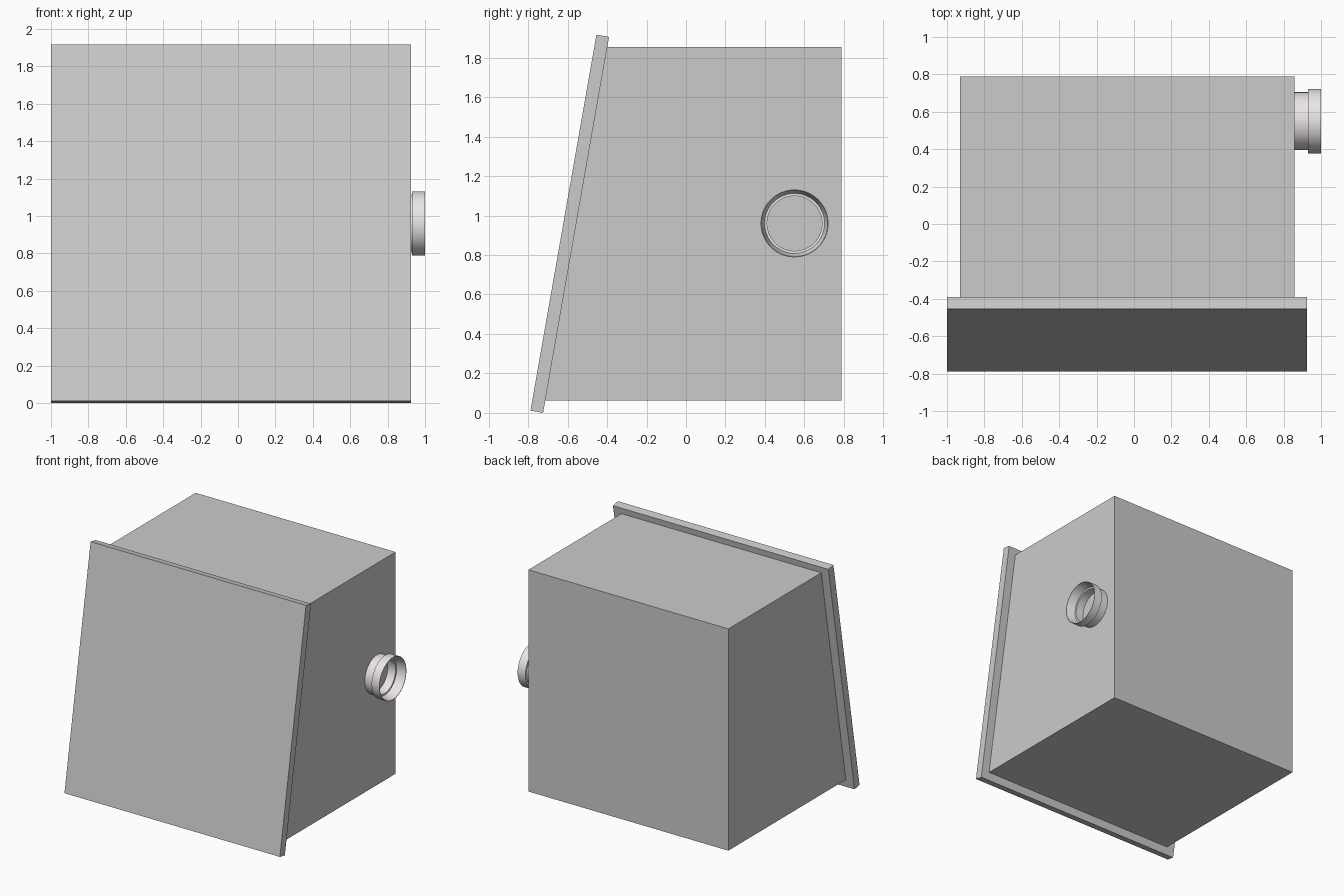
import bpy, math

if "Cube" in bpy.data.objects:
    bpy.data.objects.remove(bpy.data.objects["Cube"])

TILT = math.tan(math.radians(10))


def make_object(name, verts, faces):
    mesh = bpy.data.meshes.new(name)
    mesh.from_pydata(verts, [], faces)
    mesh.update()
    obj = bpy.data.objects.new(name, mesh)
    bpy.context.collection.objects.link(obj)
    return obj


def extrude_side(name, profile, x0, x1):
    """Extrude a (y, z) side profile from x0 to x1."""
    n = len(profile)
    verts = [(x, y, z) for x in (x0, x1) for y, z in profile]
    faces = [tuple(reversed(range(n))), tuple(range(n, 2 * n))]
    faces += [(i, (i + 1) % n, n + (i + 1) % n, n + i) for i in range(n)]
    return make_object(name, verts, faces)


def revolve_x(name, profile, cy, cz, steps=64):
    """Revolve a closed (x, radius) loop about a line parallel to x."""
    n = len(profile)
    angles = [2 * math.pi * s / steps for s in range(steps)]
    verts = [(x, cy + r * math.cos(a), cz + r * math.sin(a))
             for a in angles for x, r in profile]
    faces = [(s * n + i, s * n + (i + 1) % n,
              (s + 1) % steps * n + (i + 1) % n, (s + 1) % steps * n + i)
             for s in range(steps) for i in range(n)]
    return make_object(name, verts, faces)


# Cabinet body with sloping front
def slope_y(z):
    return -0.726 + z * TILT


extrude_side("cabinet_body",
             [(slope_y(0.063), 0.063), (0.788, 0.063),
              (0.788, 1.855), (slope_y(1.855), 1.855)], -0.93, 0.857)

# Leaning front panel
extrude_side("front_panel",
             [(-0.788, 0.0115), (-0.724, 0.0), (-0.390, 1.905), (-0.454, 1.916)],
             -1.0, 0.926)

# Stepped round socket on the right side
socket = revolve_x("side_socket",
                   [(0.850, 0.139), (0.850, 0.155), (0.930, 0.155), (0.930, 0.172),
                    (1.0, 0.172), (1.0, 0.168), (0.930, 0.155), (0.930, 0.139)],
                   0.55, 0.96)
# Separate the shoulder so the flare keeps a small wall thickness
for i, v in enumerate(socket.data.vertices):
    if i % 8 == 6:
        v.co.x -= 0.004
        v.co.y = 0.55 + (v.co.y - 0.55) * 0.98
        v.co.z = 0.96 + (v.co.z - 0.96) * 0.98
    elif i % 8 == 7:
        v.co.x -= 0.004

mat = bpy.data.materials.new("pale_plastic")
mat.diffuse_color = (0.83, 0.79, 0.79, 1)
mat.use_nodes = True
mat.node_tree.nodes["Principled BSDF"].inputs["Base Color"].default_value = mat.diffuse_color
socket.data.materials.append(mat)

bpy.context.view_layer.objects.active = socket
socket.select_set(True)
bpy.ops.object.shade_smooth_by_angle(angle=math.radians(30))

# Consistent outward normals on every part
import bmesh
for obj in bpy.context.collection.objects:
    bm = bmesh.new()
    bm.from_mesh(obj.data)
    bmesh.ops.recalc_face_normals(bm, faces=bm.faces)
    bm.to_mesh(obj.data)
    bm.free()
